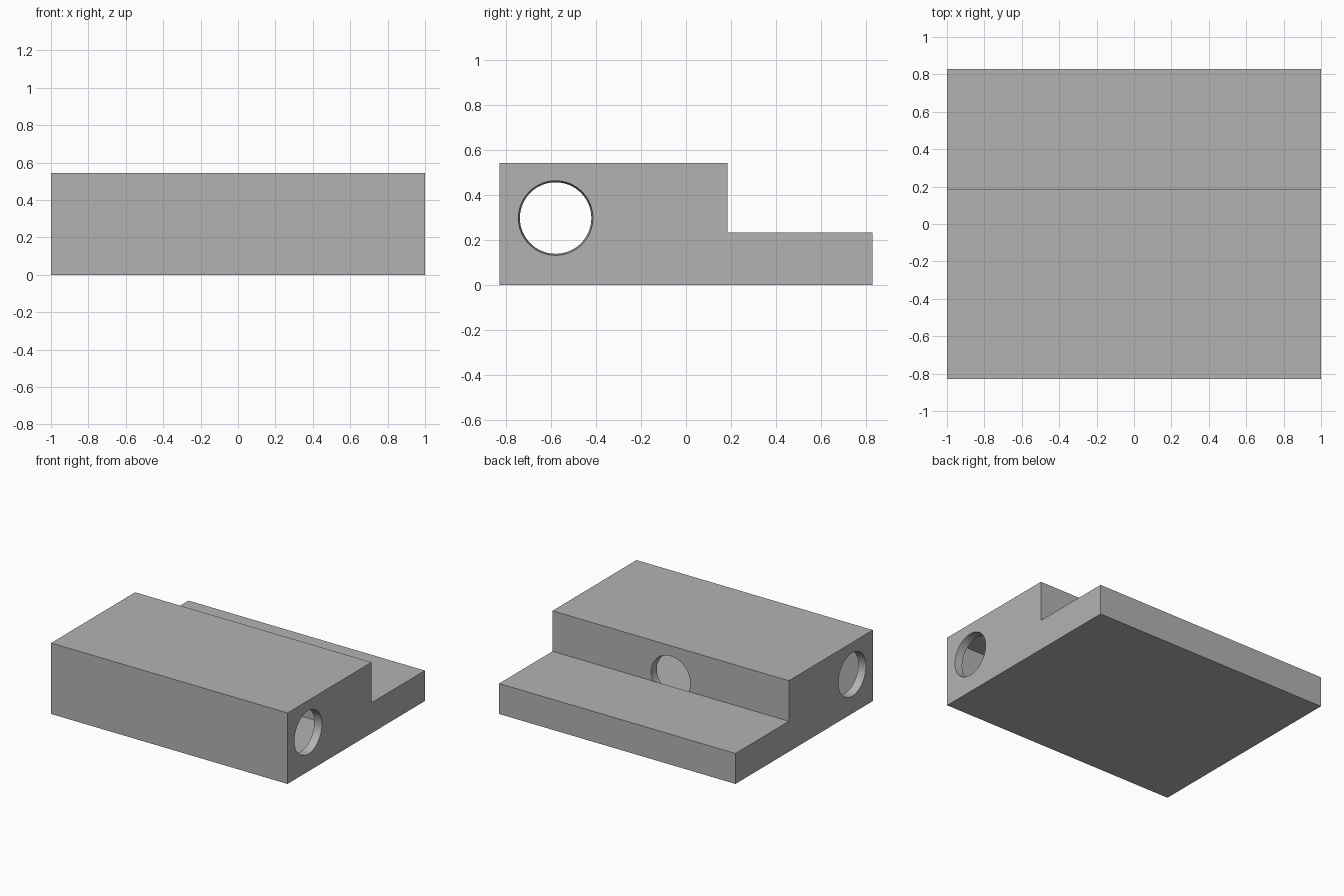
import bpy
import math

cube = bpy.data.objects.get("Cube")
if cube:
    bpy.data.objects.remove(cube, do_unlink=True)

grey = bpy.data.materials.new("plain grey")
grey.use_nodes = True
grey.diffuse_color = (0.45, 0.45, 0.45, 1)
grey.node_tree.nodes["Principled BSDF"].inputs["Base Color"].default_value = grey.diffuse_color

FRONT, STEP, BACK = -0.83, 0.185, 0.83
TOP, LEDGE_TOP, PLATE = 0.543, 0.233, 0.005
WALL = 0.06
HOLE_Y, HOLE_Z, HOLE_R, TAPER = -0.58, 0.298, 0.166, 0.007


def box(name, x, y0, y1, z0, z1):
    """Box spanning -x..x, y0..y1, z0..z1."""
    bpy.ops.mesh.primitive_cube_add(size=1, location=(0, (y0 + y1) / 2, (z0 + z1) / 2))
    obj = bpy.context.object
    obj.name = name
    obj.scale = (2 * x, y1 - y0, z1 - z0)
    bpy.ops.object.transform_apply(location=True, rotation=True, scale=True)
    obj.data.materials.append(grey)
    return obj


def hole_cutter(location, rotation):
    """Slightly tapered plug, full radius at the outer wall face."""
    bpy.ops.mesh.primitive_cone_add(
        vertices=64, radius1=HOLE_R - 2 * TAPER, radius2=HOLE_R + 2 * TAPER,
        depth=4 * WALL, location=location, rotation=rotation)
    cutter = bpy.context.object
    cutter.data.materials.append(grey)
    return cutter


def cut(target, cutter):
    cutter.hide_render = True
    mod = target.modifiers.new("cut", "BOOLEAN")
    mod.operation = "DIFFERENCE"
    mod.solver = "EXACT"
    mod.object = cutter
    bpy.context.view_layer.objects.active = target
    bpy.ops.object.modifier_apply(modifier=mod.name)
    bpy.data.objects.remove(cutter, do_unlink=True)


# Hollow housing, open underneath
housing = box("housing", 1, FRONT, STEP, PLATE, TOP)
cut(housing, box("cavity", 1 - WALL, FRONT + WALL, STEP - WALL, -0.1, TOP - WALL))

# Round openings in both ends and in the rear wall
for side in (-1, 1):
    cut(housing, hole_cutter((side, HOLE_Y, HOLE_Z), (0, side * math.pi / 2, 0)))
cut(housing, hole_cutter((0, STEP, HOLE_Z), (-math.pi / 2, 0, 0)))

bpy.ops.object.select_all(action="DESELECT")
housing.select_set(True)
bpy.context.view_layer.objects.active = housing
bpy.ops.object.shade_smooth_by_angle(angle=math.radians(30))

# Thin floor under the housing and the low rear ledge
box("floor_plate", 1, FRONT, STEP, 0, PLATE)
box("rear_ledge", 1, STEP, BACK, 0, LEDGE_TOP)
